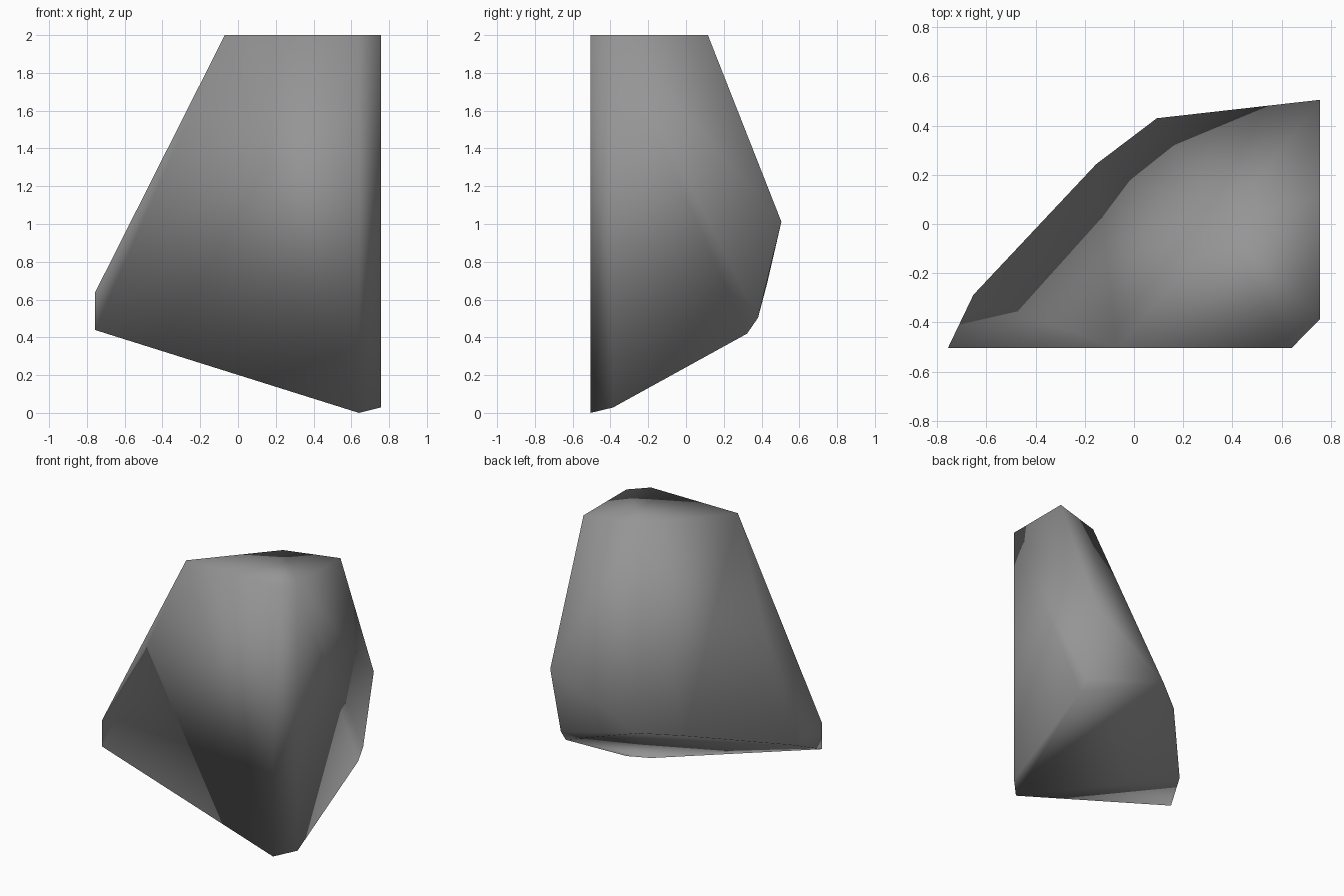
import bpy
import bmesh

if "Cube" in bpy.data.objects:
    bpy.data.objects.remove(bpy.data.objects["Cube"])

# Key corners of the boulder, grouped by region
top = [(-0.07, -0.505, 2), (0.64, -0.505, 2), (0.757, -0.386, 2),
       (0.757, 0.116, 2), (0.368, 0.0, 2)]
back = [(0.757, 0.505, 1.012), (0.757, 0.381, 0.503)]
left_corner = [(-0.757, -0.505, 0.637), (-0.757, -0.505, 0.439)]


def underside(x, y):
    """Corner on the sloping underside plane."""
    return (x, y, max(0.0, -0.314 * (x - 0.64) + 0.551 * (y + 0.505)))


base = [underside(x, y) for x, y in (
    (0.64, -0.505), (0.757, -0.386), (0.757, 0.323),
    (0.093, 0.43), (-0.154, 0.243), (-0.653, -0.288))]

# Boulder: convex chunk wrapped around the corners
bm = bmesh.new()
for co in top + back + left_corner + base:
    bm.verts.new(co)
bmesh.ops.convex_hull(bm, input=bm.verts[:])
bmesh.ops.recalc_face_normals(bm, faces=bm.faces[:])
for f in bm.faces:
    f.smooth = True
mesh = bpy.data.meshes.new("boulder")
bm.to_mesh(mesh)
bm.free()

# Stone colour
stone = bpy.data.materials.new("grey stone")
stone.diffuse_color = (0.3, 0.3, 0.3, 1)
stone.use_nodes = True
stone.node_tree.nodes["Principled BSDF"].inputs["Base Color"].default_value = stone.diffuse_color
mesh.materials.append(stone)

boulder = bpy.data.objects.new("boulder", mesh)
bpy.context.collection.objects.link(boulder)
